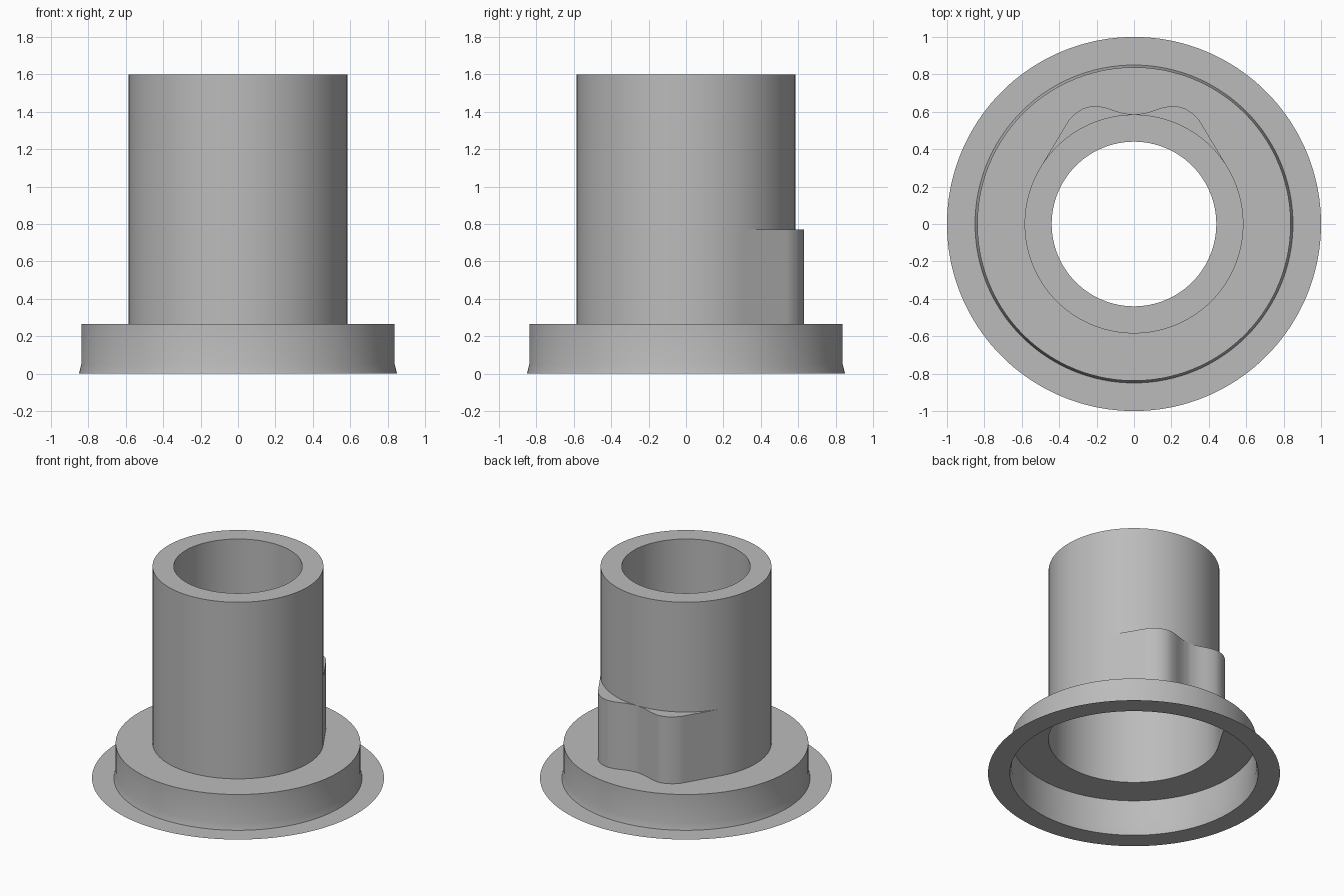
import bpy, bmesh, math
from math import sin, cos, radians

cube = bpy.data.objects.get("Cube")
if cube:
    bpy.data.objects.remove(cube, do_unlink=True)

STEPS = 180
SLEEVE = 0.585
BORE = 0.44

grey = bpy.data.materials.new("plain grey")
grey.use_nodes = True
colour = (0.5, 0.5, 0.5, 1)
grey.diffuse_color = colour
grey.node_tree.nodes["Principled BSDF"].inputs["Base Color"].default_value = colour

# Rounded end of one lobe: (degrees from +x, radius), valley at 90
LOBE = [(58, 0.656), (62, 0.669), (66, 0.675), (71, 0.669), (76, 0.642),
        (81, 0.610), (85, 0.593), (90, SLEEVE)]


def lobed(deg):
    """Radius of the sleeve outline with the twin lobes at the back."""
    a = deg if deg <= 90 or deg > 270 else 180 - deg
    if a < 31 or a > 90:
        return SLEEVE
    if a <= 58:
        return SLEEVE / cos(radians(a - 31))  # straight tangent flank
    for (a0, r0), (a1, r1) in zip(LOBE, LOBE[1:]):
        if a <= a1:
            t = (a - a0) / (a1 - a0)
            return r0 + (r1 - r0) * t


def shell(name, *rings):
    """Skin a stack of rings given as (radius or radius function, height)."""
    bm = bmesh.new()
    loops = []
    for radius, z in rings:
        loop = []
        for i in range(STEPS):
            deg = 360 * i / STEPS
            r = radius(deg) if callable(radius) else radius
            loop.append(bm.verts.new((r * cos(radians(deg)), r * sin(radians(deg)), z)))
        loops.append(loop)
    for low, high in zip(loops, loops[1:]):
        for i in range(STEPS):
            j = (i + 1) % STEPS
            bm.faces.new((low[i], low[j], high[j], high[i]))
    bmesh.ops.remove_doubles(bm, verts=bm.verts, dist=0.0001)
    mesh = bpy.data.meshes.new(name)
    bm.to_mesh(mesh)
    bm.free()
    mesh.materials.append(grey)
    obj = bpy.data.objects.new(name, mesh)
    bpy.context.collection.objects.link(obj)
    bpy.ops.object.select_all(action="DESELECT")
    obj.select_set(True)
    bpy.context.view_layer.objects.active = obj
    bpy.ops.object.shade_smooth_by_angle(angle=radians(25))
    return obj


# Paper-thin flange, then the hollow collar with its flared foot and flat top
shell("base_flange", (1.0, 0), (0.85, 0))
shell("collar", (0.85, 0), (0.838, 0.05), (0.838, 0.265), (lobed, 0.265))

# Hollow lower sleeve with twin lobes and their flat cap
shell("lobed_sleeve", (lobed, 0.265), (lobed, 0.77), (SLEEVE, 0.77))

# Upper sleeve, rim, bore and the step inside
shell("upper_sleeve", (SLEEVE, 0.77), (SLEEVE, 1.6), (BORE, 1.6),
      (BORE, 0.87), (SLEEVE, 0.87))
